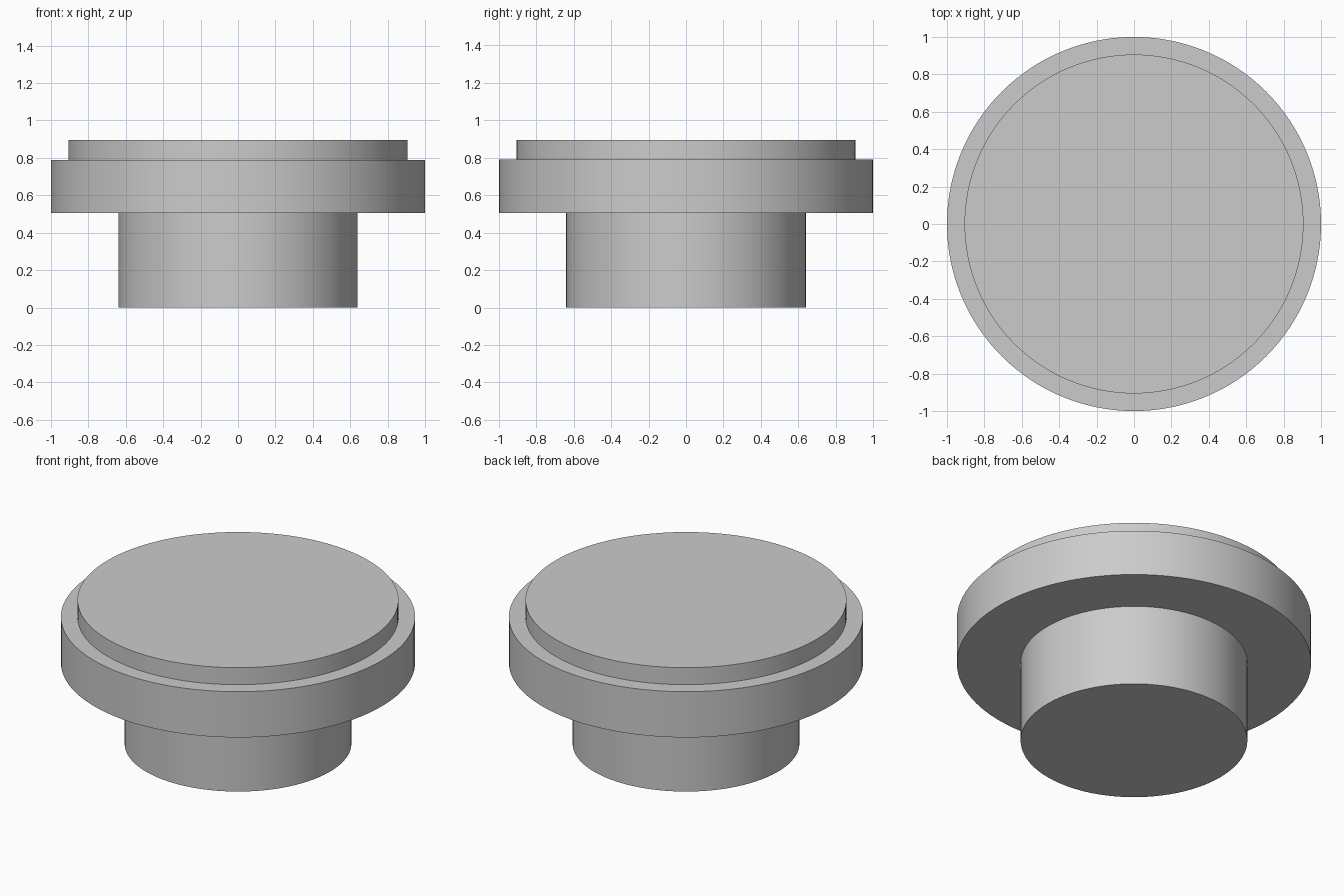
import bpy
import bmesh
import math
from mathutils import Matrix

cube = bpy.data.objects.get("Cube")
if cube:
    bpy.data.objects.remove(cube, do_unlink=True)

# Single plain grey finish
GREY = (0.6, 0.6, 0.6, 1.0)
grey = bpy.data.materials.new("plain_grey")
grey.use_nodes = True
grey.diffuse_color = GREY
grey.node_tree.nodes["Principled BSDF"].inputs["Base Color"].default_value = GREY

# Stepped outline (radius, height) from the bottom centre to the top centre
STEM, FLANGE, CAP = 0.64, 1.0, 0.906
Z_STEM, Z_FLANGE, Z_CAP = 0.505, 0.79, 0.896
outline = [
    (0, 0), (STEM, 0), (STEM, Z_STEM),
    (FLANGE, Z_STEM), (FLANGE, Z_FLANGE),
    (CAP, Z_FLANGE), (CAP, Z_CAP), (0, Z_CAP),
]

# Revolve the outline into one closed solid
bm = bmesh.new()
verts = [bm.verts.new((r, 0, z)) for r, z in outline]
edges = [bm.edges.new(pair) for pair in zip(verts, verts[1:])]
bmesh.ops.spin(bm, geom=verts + edges, cent=(0, 0, 0), axis=(0, 0, 1),
               angle=2 * math.pi, steps=128, use_merge=False)
bmesh.ops.remove_doubles(bm, verts=bm.verts, dist=0.0001)
bmesh.ops.recalc_face_normals(bm, faces=bm.faces)

mesh = bpy.data.meshes.new("stepped_knob")
bm.to_mesh(mesh)
bm.free()
mesh.materials.append(grey)
knob = bpy.data.objects.new("stepped_knob", mesh)
bpy.context.collection.objects.link(knob)

# Smooth walls with crisp step edges
bpy.ops.object.select_all(action="DESELECT")
knob.select_set(True)
bpy.context.view_layer.objects.active = knob
bpy.ops.object.shade_smooth_by_angle(angle=math.radians(30))
